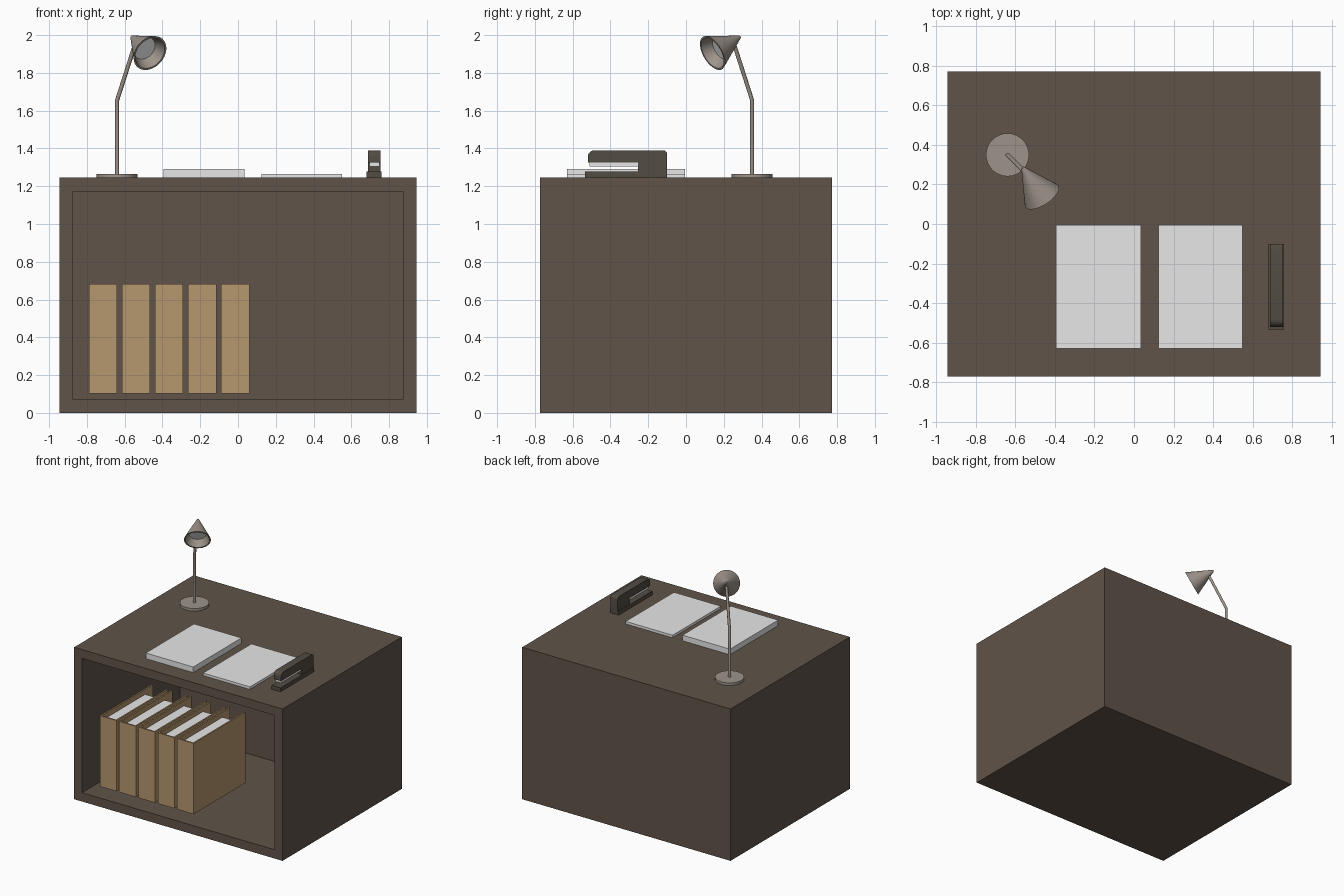
import bpy
import bmesh
import math
from mathutils import Vector

cube = bpy.data.objects.get("Cube")
if cube:
    bpy.data.objects.remove(cube, do_unlink=True)


def material(name, rgb):
    mat = bpy.data.materials.new(name)
    mat.use_nodes = True
    mat.diffuse_color = (*rgb, 1)
    mat.node_tree.nodes["Principled BSDF"].inputs["Base Color"].default_value = (*rgb, 1)
    return mat


WOOD = material("dark_wood", (0.115, 0.087, 0.066))
CARD = material("tan_card", (0.47, 0.308, 0.157))
PAPER = material("white_paper", (0.8, 0.8, 0.8))
LAMP = material("warm_grey_metal", (0.34, 0.295, 0.255))
BLACK = material("near_black_plastic", (0.085, 0.072, 0.055))


def finish(bm, name, mat, smooth=False):
    bmesh.ops.recalc_face_normals(bm, faces=bm.faces)
    mesh = bpy.data.meshes.new(name)
    bm.to_mesh(mesh)
    bm.free()
    mesh.materials.append(mat)
    obj = bpy.data.objects.new(name, mesh)
    bpy.context.collection.objects.link(obj)
    if smooth:
        bpy.ops.object.select_all(action="DESELECT")
        obj.select_set(True)
        bpy.context.view_layer.objects.active = obj
        bpy.ops.object.shade_smooth_by_angle(angle=math.radians(35))
    return obj


def prism(name, mat, points, sweep, smooth=False):
    """Extrude a closed outline along a vector."""
    bm = bmesh.new()
    face = bm.faces.new([bm.verts.new(p) for p in points])
    out = bmesh.ops.extrude_face_region(bm, geom=[face], use_keep_orig=True)
    moved = [g for g in out["geom"] if isinstance(g, bmesh.types.BMVert)]
    bmesh.ops.translate(bm, verts=moved, vec=sweep)
    return finish(bm, name, mat, smooth)


def box(name, mat, x0, x1, y0, y1, z0, z1):
    outline = [(x0, y0, z0), (x1, y0, z0), (x1, y1, z0), (x0, y1, z0)]
    return prism(name, mat, outline, (0, 0, z1 - z0))


def lathe(name, mat, profile, origin, axis, sides=32):
    """Spin a list of (radius, distance along axis) about an axis."""
    bm = bmesh.new()
    verts = [bm.verts.new((r, 0, d)) for r, d in profile]
    edges = [bm.edges.new(pair) for pair in zip(verts, verts[1:])]
    bmesh.ops.spin(bm, geom=verts + edges, cent=(0, 0, 0), axis=(0, 0, 1),
                   angle=math.tau, steps=sides, use_duplicate=False)
    bmesh.ops.remove_doubles(bm, verts=bm.verts, dist=0.0001)
    obj = finish(bm, name, mat, True)
    obj.rotation_mode = "QUATERNION"
    obj.rotation_quaternion = Vector(axis).to_track_quat("Z", "Y")
    obj.location = origin
    return obj


# Desk: a solid block with a deep open cubby in its front
bm = bmesh.new()
bmesh.ops.create_cube(bm, size=1)
bmesh.ops.scale(bm, verts=bm.verts, vec=(1.89, 1.545, 1.245))
bmesh.ops.translate(bm, verts=bm.verts, vec=(0, 0, 0.6225))
bm.normal_update()
front = min(bm.faces, key=lambda f: f.calc_center_median().y)
bmesh.ops.inset_region(bm, faces=[front], thickness=0.102)
back = bmesh.ops.extrude_face_region(bm, geom=[front])["geom"]
bmesh.ops.delete(bm, geom=[front], context="FACES")
bmesh.ops.translate(bm, verts=[g for g in back if isinstance(g, bmesh.types.BMVert)],
                    vec=(0, 1.27, 0))
finish(bm, "desk", WOOD)

# Row of folders: a U-shaped card cover around a shorter block of pages
WIDTH, DEEP, CARD_T = 0.15, 0.67, 0.012
for i in range(5):
    x0, y0, z0 = -0.79 + i * 0.175, -0.66, 0.103
    x1, y1, t = x0 + WIDTH, y0 + DEEP, CARD_T
    cover = [(x0, y0), (x1, y0), (x1, y1), (x1 - t, y1),
             (x1 - t, y0 + t), (x0 + t, y0 + t), (x0 + t, y1), (x0, y1)]
    prism(f"folder_cover_{i + 1}", CARD, [(x, y, z0) for x, y in cover], (0, 0, 0.58))
    box(f"folder_pages_{i + 1}", PAPER, x0 + t, x1 - t, y0 + t, y1 - 0.1, z0, z0 + 0.54)

# Paper stacks on the desk top
TOP = 1.245
box("tall_paper_stack", PAPER, -0.395, 0.035, -0.63, -0.005, TOP, TOP + 0.046)
box("short_paper_stack", PAPER, 0.125, 0.55, -0.63, -0.005, TOP, TOP + 0.021)

# Stapler: base, hinged arm with rounded ends, and staple magazine
box("stapler_base", BLACK, 0.68, 0.76, -0.535, -0.1, TOP, TOP + 0.032)
arm = [(-0.1, 1.275)]
for cy, cz, r, start in [(-0.12, 1.37, 0.02, 0), (-0.485, 1.355, 0.035, 90)]:
    for step in range(6):
        a = math.radians(start + step * 18)
        arm.append((cy + r * math.cos(a), cz + r * math.sin(a)))
arm += [(-0.52, 1.325), (-0.255, 1.325), (-0.255, 1.275)]
prism("stapler_arm", BLACK, [(0.689, y, z) for y, z in arm], (0.065, 0, 0), True)
box("stapler_magazine", PAPER, 0.695, 0.748, -0.51, -0.25, 1.304, 1.326)

# Desk lamp: round foot, bent stem and conical shade
FOOT = Vector((-0.64, 0.35, TOP))
lathe("lamp_foot", LAMP, [(0, 0), (0.109, 0), (0.109, 0.021), (0, 0.021)], FOOT, (0, 0, 1))

curve = bpy.data.curves.new("lamp_stem", "CURVE")
curve.dimensions = "3D"
curve.bevel_depth = 0.011
curve.bevel_resolution = 3
curve.use_fill_caps = True
spline = curve.splines.new("POLY")
path = [FOOT, (-0.64, 0.35, 1.655), (-0.547, 0.257, 1.945)]
spline.points.add(len(path) - 1)
for point, co in zip(spline.points, path):
    point.co = (*co, 1)
curve.materials.append(LAMP)
bpy.context.collection.objects.link(bpy.data.objects.new("lamp_stem", curve))

tip = Vector((-0.565, 0.288, 1.992))
aim = Vector((-0.466, 0.14, 1.905)) - tip
length = aim.length
lathe("lamp_shade", LAMP,
      [(0, 0), (0.008, 0.004), (0.1, length), (0.09, length), (0.064, length - 0.058)],
      tip, aim)
lathe("lamp_light_disc", PAPER,
      [(0, length - 0.062), (0.066, length - 0.062), (0.066, length - 0.057), (0, length - 0.057)],
      tip, aim)
